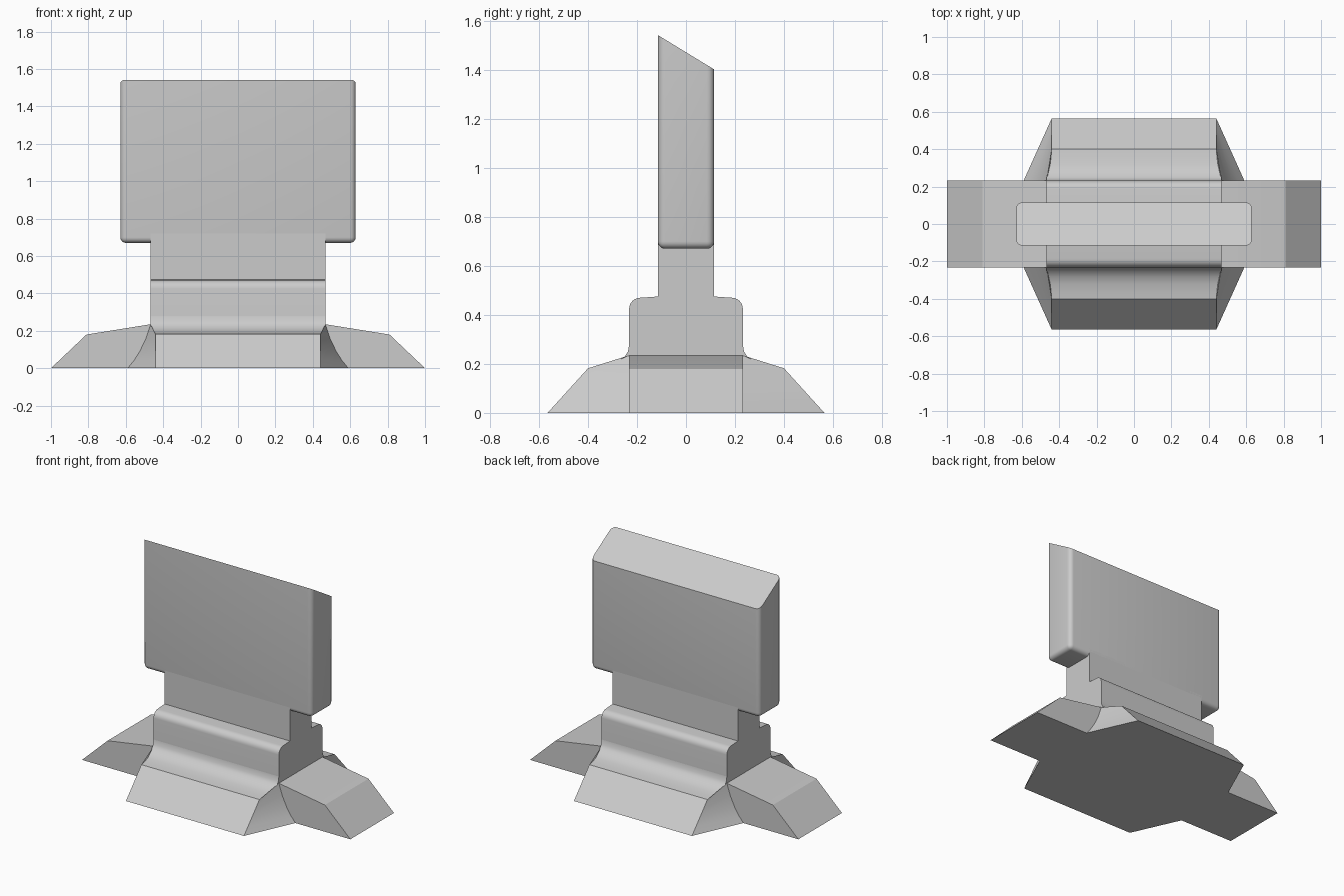
import bpy, bmesh
from math import radians, sin, cos, pi
from mathutils import Vector

cube = bpy.data.objects.get("Cube")
if cube:
    bpy.data.objects.remove(cube, do_unlink=True)

grey = bpy.data.materials.new("light grey")
grey.use_nodes = True
grey.diffuse_color = (0.6, 0.6, 0.6, 1)
grey.node_tree.nodes["Principled BSDF"].inputs["Base Color"].default_value = (0.6, 0.6, 0.6, 1)


def finish(name, bm):
    bmesh.ops.recalc_face_normals(bm, faces=bm.faces)
    mesh = bpy.data.meshes.new(name)
    bm.to_mesh(mesh)
    bm.free()
    mesh.materials.append(grey)
    obj = bpy.data.objects.new(name, mesh)
    bpy.context.collection.objects.link(obj)
    bpy.ops.object.select_all(action='DESELECT')
    obj.select_set(True)
    bpy.context.view_layer.objects.active = obj
    bpy.ops.object.shade_smooth_by_angle(angle=radians(30))
    return obj


def prism(name, outline, place, depth):
    """Extrude a mirrored half outline; place(u, v, d) gives the 3D point."""
    loop = outline + [(-u, v) for u, v in reversed(outline)]
    bm = bmesh.new()
    rings = [[bm.verts.new(place(u, v, d)) for u, v in loop] for d in (-depth, depth)]
    for ring in rings:
        bm.faces.new(ring)
    for i in range(len(loop)):
        j = (i + 1) % len(loop)
        bm.faces.new((rings[0][i], rings[0][j], rings[1][j], rings[1][i]))
    return finish(name, bm)


HALF_X, PLATE_Y, BODY_Y = 0.467, 0.115, 0.232

# Neck and shouldered column, one profile run along x
R = 0.045
shoulder = [(BODY_Y - R + R * cos(a * pi / 12), 0.425 + R * sin(a * pi / 12)) for a in range(7)]
prism("column", [(BODY_Y, 0.05)] + shoulder + [(PLATE_Y, 0.475), (PLATE_Y, 0.72)],
      lambda u, v, d: (d, u, v), HALF_X)

# Side feet, one profile run along y
prism("side_feet", [(1, 0), (0.81, 0.18), (HALF_X, 0.235)],
      lambda u, v, d: (u, d, v), BODY_Y)

# Upright plate: rounded sides and underside, slanted top
bm = bmesh.new()
bmesh.ops.create_cube(bm, size=1)
for v in bm.verts:
    v.co = (v.co.x * 1.258, v.co.y * 2 * PLATE_Y, 0.67 if v.co.z < 0 else 1.47)
edges = [e for e in bm.edges if min(v.co.z for v in e.verts) < 1]
bmesh.ops.bevel(bm, geom=edges, offset=0.03, segments=5, profile=0.5, affect='EDGES')
for v in bm.verts:
    if v.co.z > 1.4:
        v.co.z = 1.472 - v.co.y * 0.61
finish("plate", bm)


# Front and back skirts: swept cove and slope with flared ends
def skirt(name, side):
    # (half width, distance from centre, height)
    cove = [(HALF_X, BODY_Y, 0.28), (HALF_X, 0.237, 0.25), (HALF_X, 0.25, 0.23),
            (0.458, 0.282, 0.207), (0.448, 0.32, 0.195), (0.443, 0.36, 0.187), (0.44, 0.4, 0.182)]
    toe = (0.44, 0.565, 0)
    flare = [(HALF_X, BODY_Y, 0.235), (0.492, BODY_Y, 0.16), (0.525, BODY_Y, 0.09),
             (0.557, BODY_Y, 0.04), (0.59, BODY_Y, 0)]
    n = len(flare) - 1
    ridge = [Vector(cove[-1]).lerp(Vector(toe), i / n) for i in range(n + 1)]
    bm = bmesh.new()

    def ends(points):
        return [[bm.verts.new((s * x, side * y, z)) for x, y, z in points] for s in (-1, 1)]

    c, f, r = ends(cove), ends(flare), ends(ridge[1:])
    r = [[c[k][-1]] + r[k] for k in (0, 1)]
    for strip in (c, r):
        for i in range(len(strip[0]) - 1):
            bm.faces.new((strip[0][i], strip[0][i + 1], strip[1][i + 1], strip[1][i]))
    for k in (0, 1):
        for i in range(len(cove) - 1):
            bm.faces.new((f[k][0], c[k][i], c[k][i + 1]))
        for i in range(n):
            bm.faces.new((f[k][i], r[k][i], r[k][i + 1], f[k][i + 1]))
    # underside and hidden inner wall
    bm.faces.new((f[0][-1], r[0][-1], r[1][-1], f[1][-1]))
    bm.faces.new([c[0][0]] + f[0] + f[1][::-1] + [c[1][0]])
    finish(name, bm)


skirt("front_skirt", -1)
skirt("back_skirt", 1)
